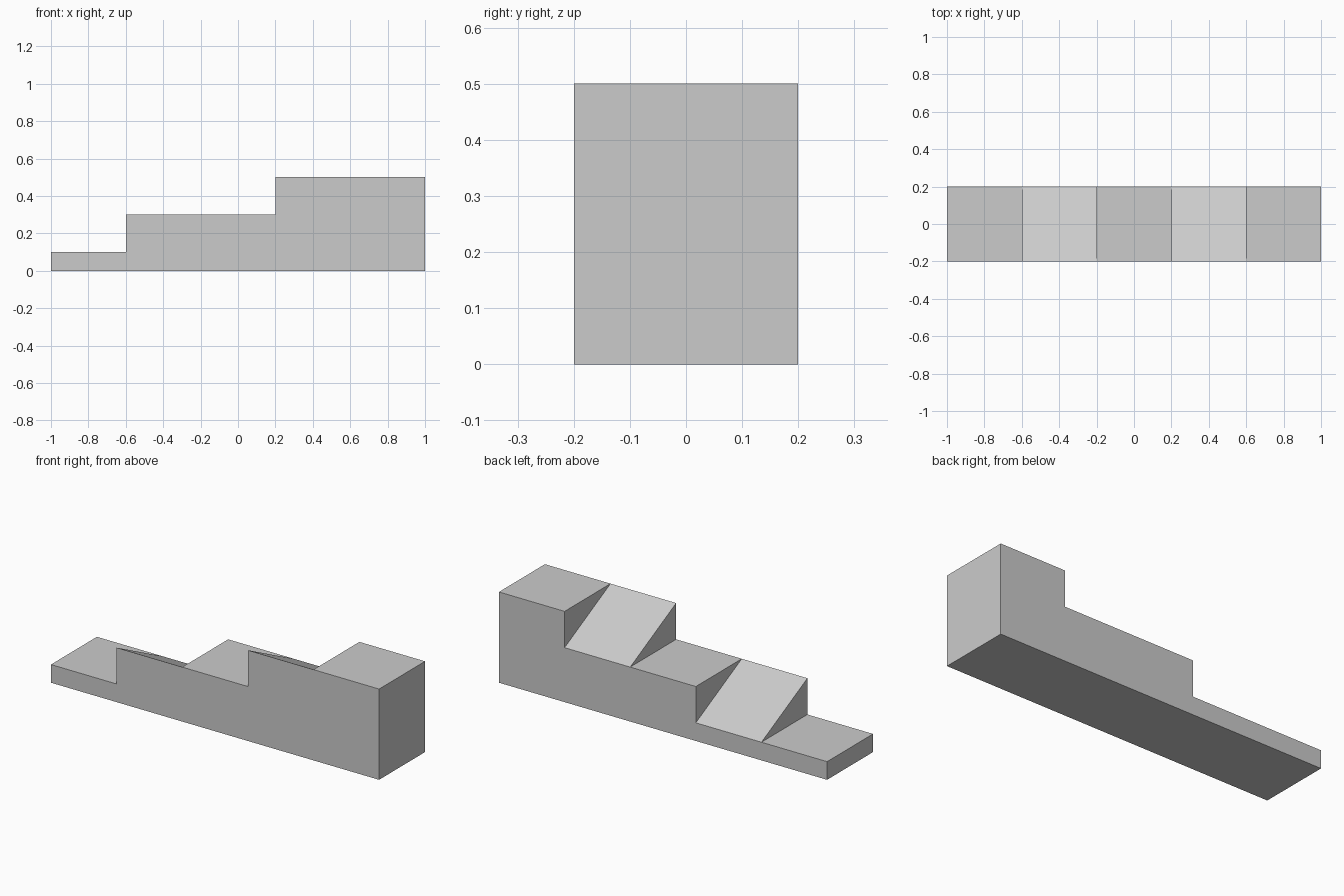
import bpy
import bmesh

if "Cube" in bpy.data.objects:
    bpy.data.objects.remove(bpy.data.objects["Cube"])

HALF = 0.2      # half depth in y
STEP = 0.4      # length of each section in x
# top height of each section as (front edge, back edge): flat, ramp, flat, ramp, flat
SECTIONS = [(0.1, 0.1), (0.3, 0.1), (0.3, 0.3), (0.5, 0.3), (0.5, 0.5)]

bm = bmesh.new()
verts = {}


def vert(x, y, z):
    key = (round(x, 4), y, z)
    if key not in verts:
        verts[key] = bm.verts.new(key)
    return verts[key]


def face(points):
    # shared corners are merged, so a riser collapses to a triangle
    bm.faces.new(list(dict.fromkeys(vert(*p) for p in points)))


front = [(-1, -HALF, 0)]
back = [(-1, HALF, 0)]
for i, (zf, zb) in enumerate(SECTIONS):
    x0 = -1 + i * STEP
    x1 = x0 + STEP
    top = [(x0, -HALF, zf), (x1, -HALF, zf), (x1, HALF, zb), (x0, HALF, zb)]
    # landing or sideways ramp
    face(top)
    # triangular riser to the next section
    if i + 1 < len(SECTIONS):
        nf, nb = SECTIONS[i + 1]
        face([top[1], top[2], (x1, HALF, nb), (x1, -HALF, nf)])
    front += top[:2]
    back += [top[3], top[2]]
front.append((1, -HALF, 0))
back.append((1, HALF, 0))

# stepped side walls, end walls and base
face(front)
face(back)
for i in (0, -1):
    face([front[i], back[i], back[1 if i == 0 else -2], front[1 if i == 0 else -2]])
face([front[0], front[-1], back[-1], back[0]])

bmesh.ops.recalc_face_normals(bm, faces=bm.faces)
mesh = bpy.data.meshes.new("stepped_ramp")
bm.to_mesh(mesh)
bm.free()
bpy.context.collection.objects.link(bpy.data.objects.new("stepped_ramp", mesh))
